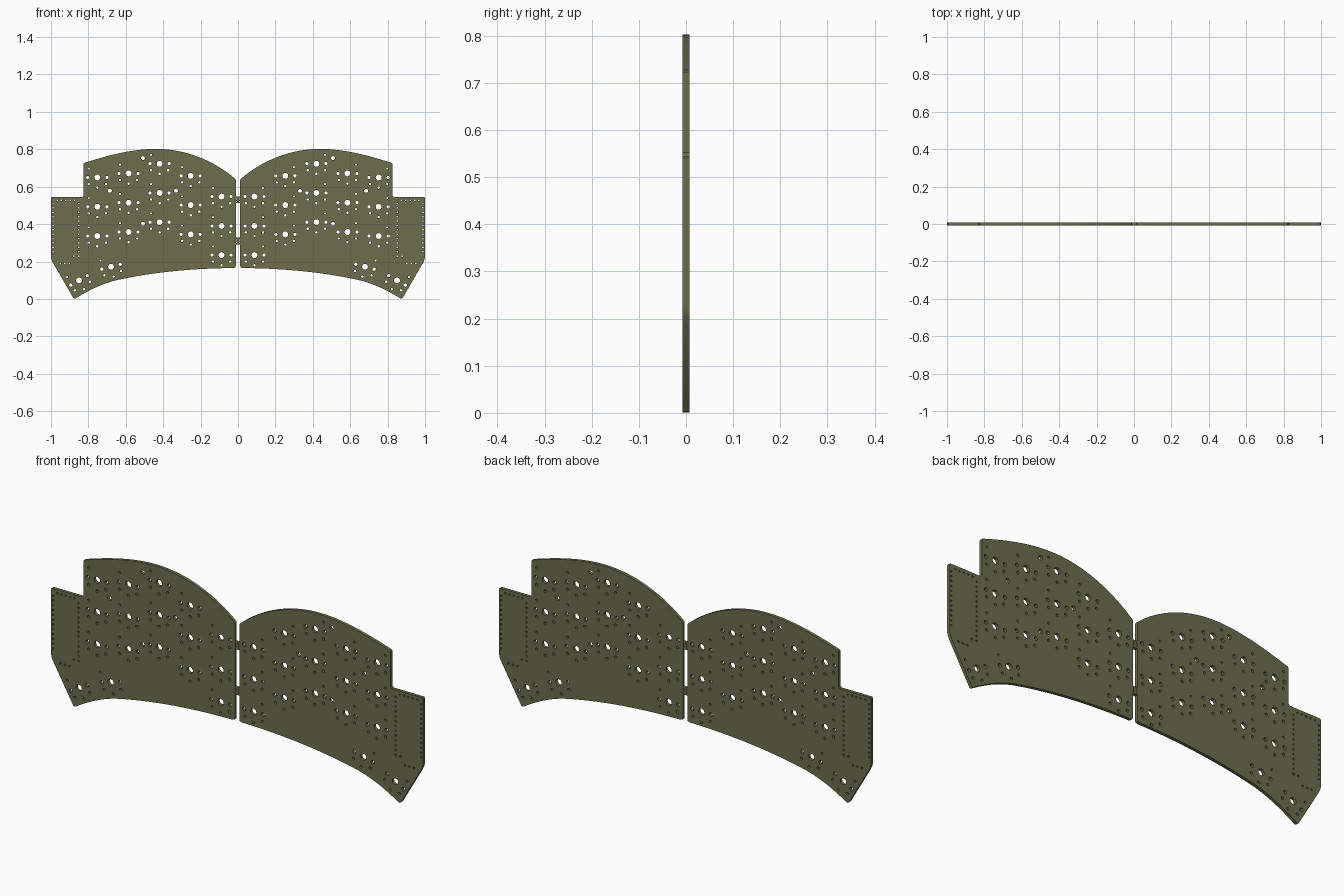
import bpy, bmesh
from math import sin, cos, pi, radians
from mathutils import Vector, Matrix
from mathutils.geometry import interpolate_bezier

if "Cube" in bpy.data.objects:
    bpy.data.objects.remove(bpy.data.objects["Cube"])

HALF_T = 0.0075
mat = bpy.data.materials.new("olive_board")
mat.diffuse_color = (0.15, 0.155, 0.075, 1)
mat.use_nodes = True
mat.node_tree.nodes["Principled BSDF"].inputs["Base Color"].default_value = mat.diffuse_color


def circle(x, z, r, n=16):
    return [(x + r * cos(2 * pi * i / n), z + r * sin(2 * pi * i / n)) for i in range(n)]


def arc(a, h1, h2, b, n=24):
    return [(p.x, p.y) for p in interpolate_bezier(*[Vector(q) for q in (a, h1, h2, b)], n)]


def plate(name, loops):
    """Filled flat curve with holes, extruded and stood upright, as a mesh."""
    cu = bpy.data.curves.new(name + "_profile", 'CURVE')
    cu.dimensions = '2D'
    cu.fill_mode = 'BOTH'
    cu.extrude = HALF_T
    for pts in loops:
        s = cu.splines.new('POLY')
        s.points.add(len(pts) - 1)
        for p, (x, z) in zip(s.points, pts):
            p.co = (x, z, 0, 1)
        s.use_cyclic_u = True
    tmp = bpy.data.objects.new(name + "_tmp", cu)
    bpy.context.collection.objects.link(tmp)
    bpy.context.view_layer.update()
    me = bpy.data.meshes.new_from_object(
        tmp.evaluated_get(bpy.context.evaluated_depsgraph_get()))
    bpy.data.objects.remove(tmp)
    bm = bmesh.new()
    bm.from_mesh(me)
    bmesh.ops.remove_doubles(bm, verts=bm.verts, dist=1e-5)
    bmesh.ops.transform(bm, matrix=Matrix.Rotation(pi / 2, 4, 'X'), verts=bm.verts)
    bmesh.ops.recalc_face_normals(bm, faces=bm.faces)
    bm.to_mesh(me)
    bm.free()
    me.materials.clear()
    me.materials.append(mat)
    ob = bpy.data.objects.new(name, me)
    bpy.context.collection.objects.link(ob)
    bpy.ops.object.select_all(action='DESELECT')
    ob.select_set(True)
    bpy.context.view_layer.objects.active = ob
    bpy.ops.object.shade_smooth_by_angle(angle=radians(30))
    return ob


# outline of the right half, counter-clockwise from the inner bottom corner
outline = [(0.012, 0.175), (0.015, 0.168), (0.024, 0.165)]
outline += arc((0.03, 0.165), (0.25, 0.163), (0.46, 0.142), (0.65, 0.1))[1:]
outline += arc((0.65, 0.1), (0.73, 0.08), (0.8, 0.045), (0.868, 0.003), 12)[1:]
outline += [(0.875, 0.001), (0.881, 0.006)]
outline += arc((0.978, 0.173), (0.992, 0.197), (1.0, 0.21), (1.0, 0.235), 8)
outline += [(1.0, 0.54), (0.995, 0.545), (0.832, 0.545), (0.825, 0.552), (0.825, 0.723)]
outline += arc((0.822, 0.727), (0.69, 0.77), (0.56, 0.802), (0.44, 0.802))
outline += arc((0.44, 0.802), (0.28, 0.802), (0.13, 0.74), (0.016, 0.643))[1:]
outline += [(0.012, 0.635)]

# switch positions: x, z, tilt
keys = [(x, z - 0.1565 * r, 0)
        for x, z in ((0.088, 0.547), (0.253, 0.658), (0.419, 0.723), (0.585, 0.671), (0.752, 0.649))
        for r in range(3)]
keys += [(0.679, 0.172, -15), (0.85, 0.099, -30)]

# holes of one switch: offset x, offset z, radius
footprint = [(0, 0, 0.0157), (-0.051, 0, 0.0088), (0.051, 0, 0.0088), (0, -0.0545, 0.0065),
             (-0.046, -0.035, 0.0065), (0.046, -0.035, 0.0065), (0.046, 0.047, 0.0055)]
holes = []
for x, z, tilt in keys:
    c, s = cos(radians(tilt)), sin(radians(tilt))
    for dx, dz, r in footprint:
        holes.append(circle(x + c * dx - s * dz, z + s * dx + c * dz, r, 24 if r > 0.01 else 14))

# mounting screw holes
for x, z in ((0.508, 0.753), (0.685, 0.578), (0.332, 0.578), (0.508, 0.402)):
    holes.append(circle(x, z, 0.0105, 20))

# controller pin rows, top row and lower connector pins
for i in range(12):
    for x in (0.852, 0.989):
        holes.append(circle(x, 0.51 - 0.0234 * i, 0.0042, 10))
for i in range(5):
    holes.append(circle(0.874 + 0.0234 * i, 0.527, 0.0042, 10))
for x, z in ((0.95, 0.19), (0.926, 0.19), (0.902, 0.19), (0.878, 0.228), (0.852, 0.228)):
    holes.append(circle(x, z, 0.005, 10))

board = plate("board_half", [outline] + holes)
m = board.modifiers.new("mirror", 'MIRROR')
m.use_mirror_merge = False

# break-away bridges between the halves
for name, z in (("upper_bridge", 0.53), ("lower_bridge", 0.31)):
    rect = [(-0.012, z - 0.018), (0.012, z - 0.018), (0.012, z + 0.018), (-0.012, z + 0.018)]
    bites = [circle(sx * 0.0085, z + k * 0.009, 0.0025, 8) for sx in (-1, 1) for k in (-1, 0, 1)]
    plate(name, [rect] + bites)
